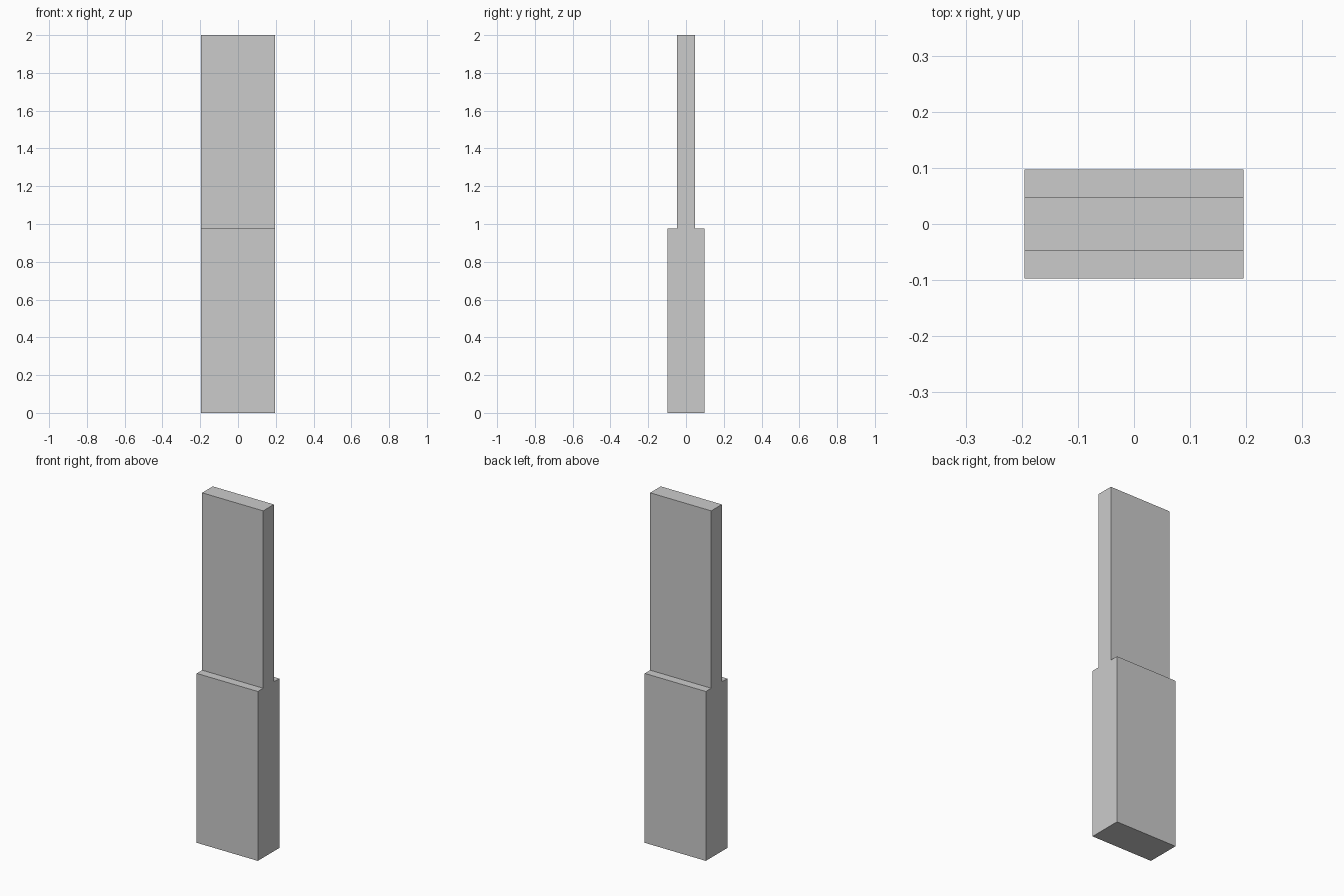
import bpy
import bmesh
from mathutils import Matrix, Vector

if "Cube" in bpy.data.objects:
    bpy.data.objects.remove(bpy.data.objects["Cube"])


def box(name, width, depth, z0, z1):
    """Centred box standing between two heights."""
    bm = bmesh.new()
    place = Matrix.Translation((0, 0, (z0 + z1) / 2))
    size = Matrix.Diagonal(Vector((width, depth, z1 - z0, 1)))
    bmesh.ops.create_cube(bm, size=1, matrix=place @ size)
    mesh = bpy.data.meshes.new(name)
    bm.to_mesh(mesh)
    bm.free()
    obj = bpy.data.objects.new(name, mesh)
    bpy.context.collection.objects.link(obj)
    return obj


WIDTH = 0.39
STEP = 0.977

# Thick lower block
box("lower_block", WIDTH, 0.195, 0, STEP)

# Thin upright panel, flush with the block's sides
box("upper_panel", WIDTH, 0.097, STEP, 2.0)
